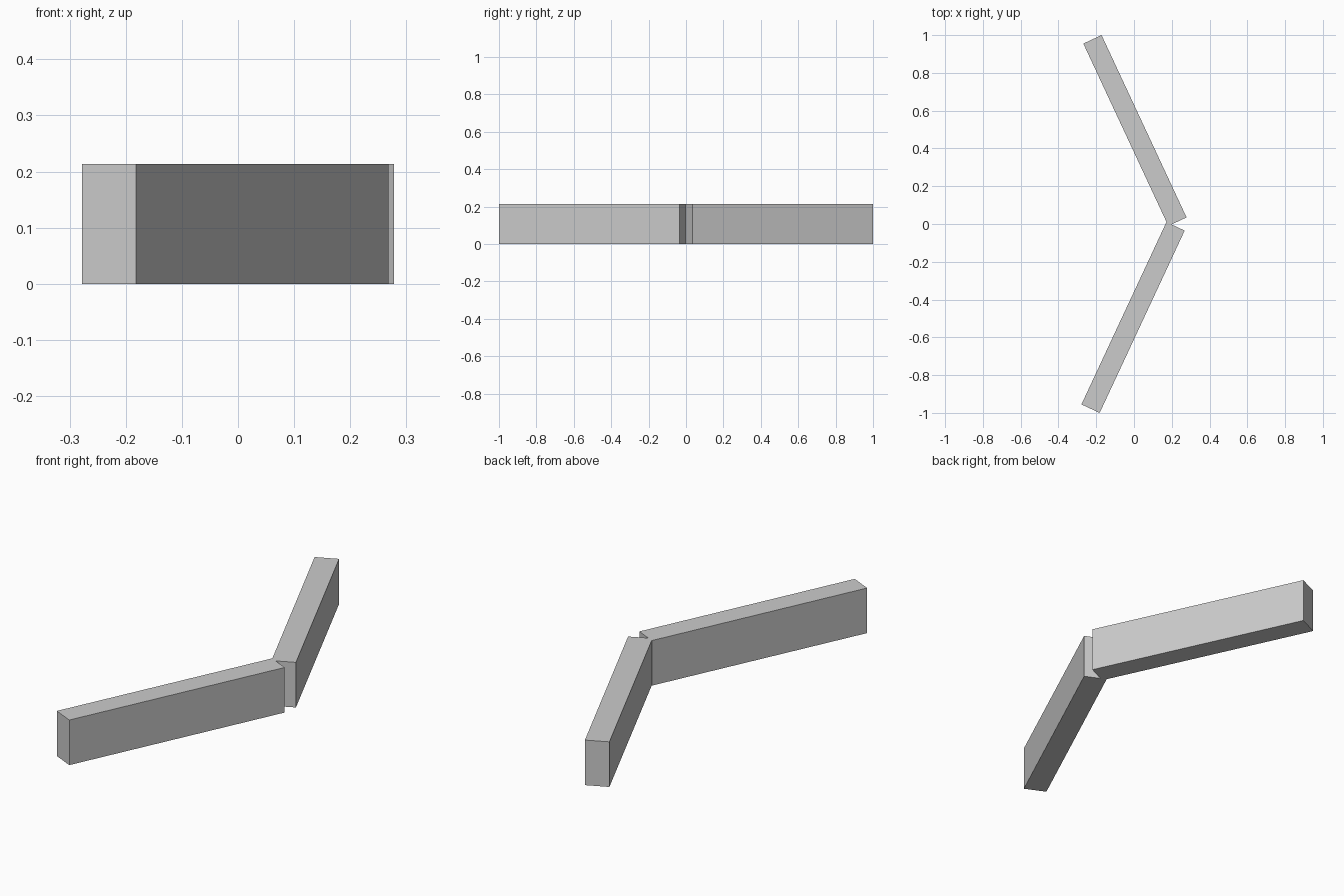
import bpy
from math import radians

cube = bpy.data.objects.get("Cube")
if cube:
    bpy.data.objects.remove(cube, do_unlink=True)

grey = bpy.data.materials.new("plain_grey")
grey.use_nodes = True
colour = (0.6, 0.6, 0.6, 1)
grey.diffuse_color = colour
grey.node_tree.nodes["Principled BSDF"].inputs["Base Color"].default_value = colour

LENGTH = 1.065
WIDTH = LENGTH / 10
HEIGHT = LENGTH / 5


def wall(name, side):
    """Straight wall block, angled so that the pair forms a wide V."""
    bpy.ops.mesh.primitive_cube_add(
        size=1,
        location=(0.005 * side, 0.495 * side, HEIGHT / 2),
        rotation=(0, 0, radians(25) * side),
    )
    obj = bpy.context.object
    obj.name = name
    obj.scale = (WIDTH, LENGTH, HEIGHT)
    bpy.ops.object.transform_apply(location=False, rotation=False, scale=True)
    obj.data.materials.append(grey)


# Two walls meeting at the bend
wall("front_wall", -1)
wall("back_wall", 1)
